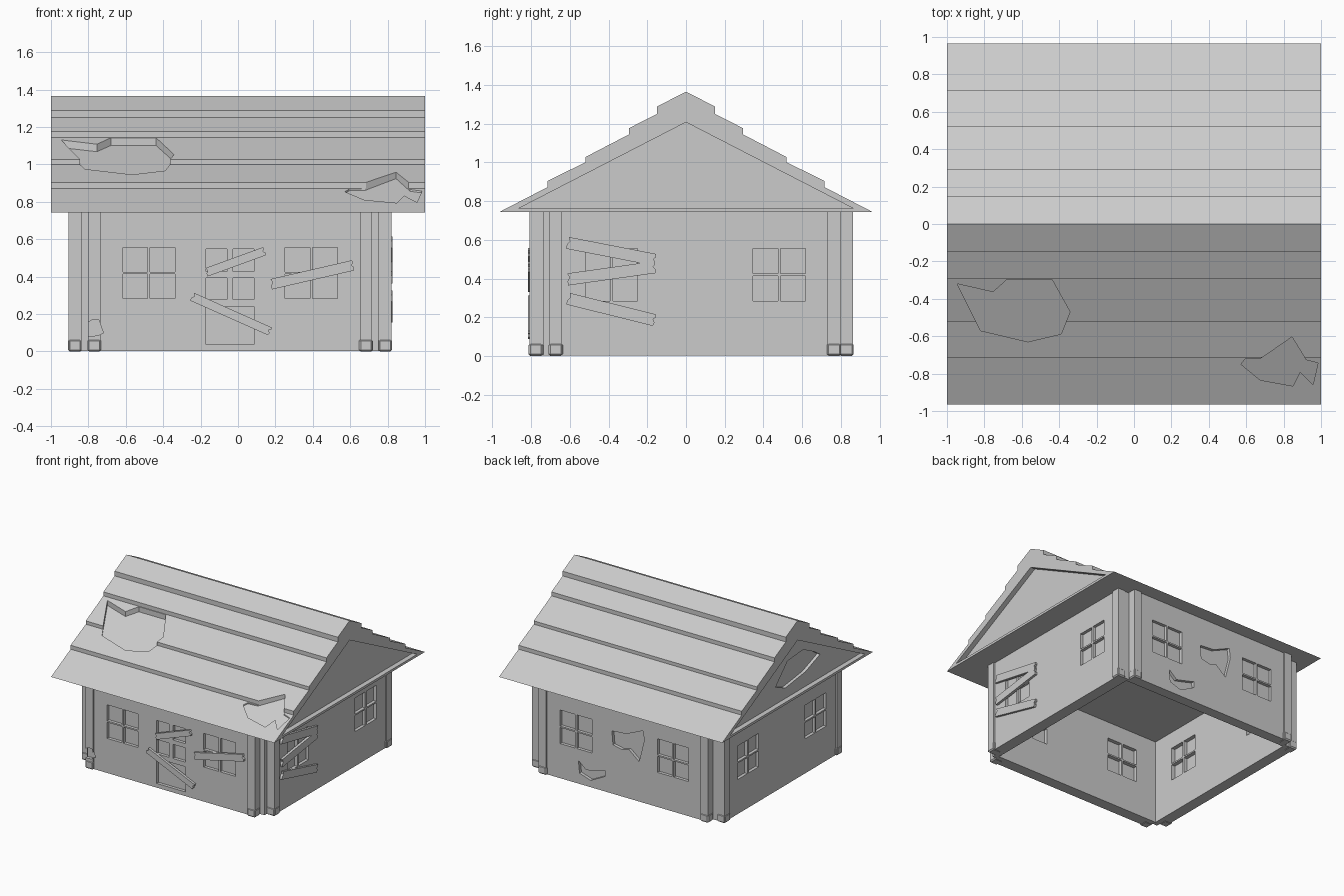
import bpy, bmesh
from math import cos, sin, radians

if "Cube" in bpy.data.objects:
    bpy.data.objects.remove(bpy.data.objects["Cube"])

# wall planes: (u, height, outward distance) -> xyz
F = lambda u, v, d: (u, -.796 - d, v)
B = lambda u, v, d: (u, .849 + d, v)
R = lambda u, v, d: (.808 + d, u, v)
L = lambda u, v, d: (-.892 - d, u, v)
PLAN = lambda u, v, d: (u, v, d)
SIDE = lambda u, v, d: (d, u, v)


def add_prism(bm, f, pts, d0, d1):
    """d0 / d1 are constants, or functions of (u, v)"""
    ends = []
    for d in (d0, d1):
        ends.append([bm.verts.new(f(u, v, d(u, v) if callable(d) else d)) for u, v in pts])
    a, b = ends
    bm.faces.new(a)
    bm.faces.new(b[::-1])
    for i in range(len(a)):
        j = (i + 1) % len(a)
        bm.faces.new((a[j], a[i], b[i], b[j]))


def make(name, prisms):
    bm = bmesh.new()
    for p in prisms:
        add_prism(bm, *p)
    bmesh.ops.recalc_face_normals(bm, faces=bm.faces)
    me = bpy.data.meshes.new(name)
    bm.to_mesh(me)
    bm.free()
    ob = bpy.data.objects.new(name, me)
    bpy.context.collection.objects.link(ob)
    return ob


def apply_mod(ob, mod):
    bpy.context.view_layer.objects.active = ob
    bpy.ops.object.modifier_apply(modifier=mod.name)


def cut(ob, prisms):
    c = make("cutter", prisms)
    c.hide_render = True
    m = ob.modifiers.new("cut", 'BOOLEAN')
    m.operation, m.solver, m.object = 'DIFFERENCE', 'EXACT', c
    apply_mod(ob, m)
    bpy.data.objects.remove(c)


def rect(x0, x1, y0, y1):
    return [(x0, y0), (x1, y0), (x1, y1), (x0, y1)]


# walls: plan outline with notched corners, hollow and open below
outline = [(-.795, -.796), (.71, -.796), (.71, -.735), (.752, -.735),
           (.752, -.70), (.808, -.70), (.808, .79), (.71, .79),
           (.71, .849), (-.795, .849), (-.795, .79), (-.892, .79),
           (-.892, -.70), (-.84, -.70), (-.84, -.735), (-.795, -.735)]
walls = make("walls", [(PLAN, outline, .003, .745)])
cut(walls, [(PLAN, rect(-.80, .715, -.705, .765), -.1, .69)])

# window and door panes, sunk from outside, windows also from inside
panes = []


def pane(f, u0, u1, v0, v1, inside=True):
    panes.append((f, rect(u0, u1, v0, v1), -.025, .1))
    if inside:
        panes.append((f, rect(u0, u1, v0, v1), -.2, -.06))


for f, spans in ((F, ((-.616, -.338), (.25, .533))), (B, ((-.616, -.338), (.25, .533))),
                 (R, ((-.52, -.25), (.345, .617))), (L, ((-.52, -.25), (.345, .617)))):
    for a, b in spans:
        m = (a + b) / 2
        for u0, u1 in ((a, m - .007), (m + .007, b)):
            for v0, v1 in ((.283, .413), (.425, .555)):
                pane(f, u0, u1, v0, v1)
for v0, v1 in ((.278, .393), (.428, .548)):
    for u0, u1 in ((-.171, -.06), (-.027, .085)):
        pane(F, u0, u1, v0, v1, False)
pane(F, -.171, .085, .037, .24, False)
cut(walls, panes)

# broken plaster on the back wall, chip at the front left post
chip = (F, [(-.82, .08), (-.75, .085), (-.72, .10), (-.745, .17), (-.78, .17), (-.82, .14)], -.015, .1)
cut(walls, [
    (B, [(.07, .51), (-.06, .52), (-.21, .586), (-.22, .508), (-.174, .326),
         (-.083, .40), (-.02, .383), (.06, .40)], -.025, .1),
    (B, [(.37, .19), (.30, .13), (.22, .15), (.134, .173), (.13, .125), (.26, .058), (.36, .09)], -.025, .1),
    chip])

# corner posts with bevelled feet
spots = {}
for x, tag in ((-.768, "left"), (.684, "right")):
    spots["front_" + tag] = (x, -.776)
    spots["back_" + tag] = (x, .831)
for x, tag in ((-.872, "left"), (.788, "right")):
    spots[tag + "_front"] = (x, -.673)
    spots[tag + "_back"] = (x, .764)
for tag, (x, y) in spots.items():
    h, b = .033, .0365
    if tag.startswith("back"):
        y -= .002
    post = make("post_" + tag, [(PLAN, rect(x - h, x + h, y - h, y + h), .01, .745)])
    if tag == "front_left":
        cut(post, [chip])
    foot = make("foot_" + tag, [(PLAN, rect(x - b, x + b, y - b, y + b), 0, .066)])
    bev = foot.modifiers.new("bevel", 'BEVEL')
    bev.width, bev.segments = .009, 1
    apply_mod(foot, bev)

# stepped gable roof
half = [(-.965, .743), (-.715, .872), (-.715, .904), (-.52, 1.0), (-.52, 1.027),
        (-.295, 1.144), (-.295, 1.176), (-.15, 1.25), (-.15, 1.288)]
profile = half + [(0, 1.365)] + [(-y, z) for y, z in reversed(half)]
roof = make("roof", [(SIDE, profile, -1, 1)])

# sunk gable triangles at both ends
tri = [(-.864, .762), (.864, .762), (0, 1.207)]
cut(roof, [(SIDE, tri, .96, 1.1), (SIDE, tri, -1.1, -.96)])

# shallow broken patches on the front slope and left gable
hole_a = [(-.946, -.32), (-.82, -.57), (-.567, -.63), (-.39, -.588),
          (-.342, -.47), (-.438, -.298), (-.68, -.298), (-.754, -.364)]
hole_b = [(.572, -.75), (.674, -.834), (.85, -.866), (.888, -.79), (.957, -.86),
          (.984, -.743), (.92, -.727), (.845, -.604), (.68, -.718), (.594, -.722)]
gable_hole = [(.225, .90), (.10, .847), (-.155, .88), (-.344, .95), (-.27, 1.0), (-.13, 1.07), (.07, 1.055)]
cut(roof, [(PLAN, hole_a, lambda u, v: .935 + (v + .63) * .5, 1.5),
           (PLAN, hole_b, lambda u, v: .78 + (v + .866) * .55, 1.5),
           (SIDE, gable_hole, -1.1, -.935)])


# boards with jagged ends nailed over openings
def board(name, f, cu, cv, length, width, deg):
    l, w = length / 2, width / 2
    shape = [(-l, -w), (l - .006, -w), (l, -w * .4), (l - .012, w * .1), (l, w * .5),
             (l - .004, w), (-l + .004, w), (-l + .012, w * .3), (-l, -w * .3)]
    c, s = cos(radians(deg)), sin(radians(deg))
    make(name, [(f, [(cu + u * c - v * s, cv + u * s + v * c) for u, v in shape], -.003, .019)])


board("door_board_top", F, -.013, .48, .335, .046, 20)
board("door_board_bottom", F, -.037, .20, .46, .046, -24)
board("window_board_front", F, .397, .41, .455, .056, 13)
board("window_board_right_1", R, -.385, .54, .465, .062, -11)
board("window_board_right_2", R, -.385, .427, .46, .062, 8)
board("window_board_right_3", R, -.385, .24, .465, .062, -14)
